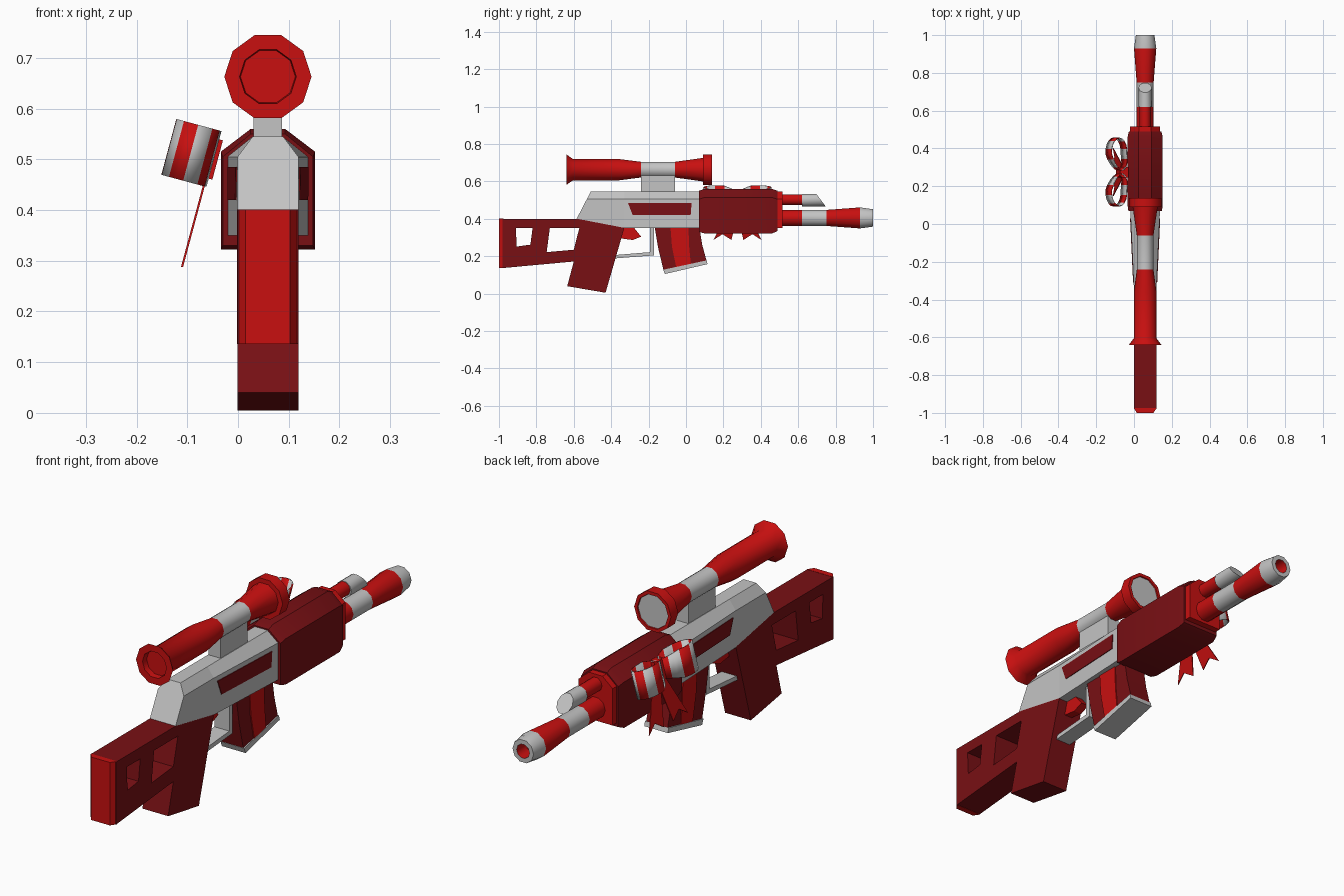
import bpy, bmesh, math
from mathutils import Vector

cube = bpy.data.objects.get("Cube")
if cube:
    bpy.data.objects.remove(cube, do_unlink=True)

CX = 0.059   # centre plane of the gun


def material(name, rgb):
    m = bpy.data.materials.new(name)
    m.use_nodes = True
    m.diffuse_color = (*rgb, 1)
    m.node_tree.nodes["Principled BSDF"].inputs["Base Color"].default_value = (*rgb, 1)
    return m


RED = material("bright red", (0.58, 0.005, 0.005))
DARK = material("dark red", (0.19, 0.005, 0.007))
GREY = material("light grey", (0.55, 0.55, 0.55))


def finish(name, bm, mats, angle=None, fix=True):
    if fix:
        bmesh.ops.recalc_face_normals(bm, faces=bm.faces)
    me = bpy.data.meshes.new(name)
    bm.to_mesh(me)
    bm.free()
    for m in mats:
        me.materials.append(m)
    ob = bpy.data.objects.new(name, me)
    bpy.context.collection.objects.link(ob)
    bpy.ops.object.select_all(action='DESELECT')
    ob.select_set(True)
    bpy.context.view_layer.objects.active = ob
    if angle:
        bpy.ops.object.shade_smooth_by_angle(angle=math.radians(angle))
    return ob


def loft(name, rings, mats, slots=None, angle=None):
    """Skin equal-sized closed rings and cap both ends."""
    bm = bmesh.new()
    vs = [[bm.verts.new(p) for p in r] for r in rings]
    n = len(rings[0])
    for k in range(len(vs) - 1):
        for i in range(n):
            j = (i + 1) % n
            f = bm.faces.new((vs[k][i], vs[k][j], vs[k + 1][j], vs[k + 1][i]))
            f.material_index = slots[k] if slots else 0
    bm.faces.new(vs[0]).material_index = slots[0] if slots else 0
    bm.faces.new(vs[-1]).material_index = slots[-1] if slots else 0
    return finish(name, bm, mats, angle)


def prism(name, pts, half, mat):
    """Side outline in (y, z), extruded evenly about the centre plane."""
    rings = [[(CX + s * half, y, z) for y, z in pts] for s in (-1, 1)]
    return loft(name, rings, [mat])


def circle(y, r, z, slant=0):
    out = []
    for i in range(10):
        a = i * math.tau / 10
        dz = r * math.sin(a)
        out.append((CX + r * math.cos(a), y - slant * dz, z + dz))
    return out


def tube(name, profile, z, mats, slots):
    return loft(name, [circle(y, r, z) for y, r in profile], mats, slots, 40)


def house(y, half, low, shoulder, top, half_top):
    """Six-sided section with chamfered upper corners; y is a number or a rule of z."""
    at = y if callable(y) else (lambda z: y)
    pts = [(-half, low), (half, low), (half, shoulder), (half_top, top),
           (-half_top, top), (-half, shoulder)]
    return [(CX + x, at(z), z) for x, z in pts]


# Stock and grip with two cut-outs
stock = prism("stock_and_grip", [(-0.98, 0.40), (-0.58, 0.40), (-0.33, 0.352), (-0.43, 0.005),
                                 (-0.635, 0.04), (-0.6, 0.172), (-0.98, 0.137)], 0.06, DARK)
holes = [[(-0.91, 0.352), (-0.82, 0.352), (-0.832, 0.262), (-0.905, 0.252)],
         [(-0.728, 0.352), (-0.57, 0.352), (-0.6, 0.235), (-0.745, 0.222)]]
for pts in holes:
    cutter = prism("stock_hole_cutter", pts, 0.2, DARK)
    cutter.hide_render = True
    mod = stock.modifiers.new("hole", 'BOOLEAN')
    mod.object, mod.solver = cutter, 'EXACT'
    bpy.context.view_layer.objects.active = stock
    bpy.ops.object.modifier_apply(modifier=mod.name)
    bpy.data.objects.remove(cutter, do_unlink=True)

# Butt plate with chamfered sides
loft("butt_plate", [[(CX + x, y, z) for x, z in
                     ((-h, 0.136), (h, 0.136), (h, 0.401), (-h, 0.401))]
                    for y, h in ((-1, 0.044), (-0.975, 0.0605))], [RED])

# Receiver, widening forward
loft("receiver", [house(lambda z: -0.585 + (z - 0.4) * 0.52, 0.06, 0.40, 0.505, 0.545, 0.03),
                  house(-0.33, 0.06, 0.35, 0.505, 0.545, 0.03),
                  house(0.1, 0.08, 0.35, 0.505, 0.545, 0.03)], [GREY])


def side_x(y):
    return 0.06 + 0.02 * (y + 0.33) / 0.43


for s, side in ((-1, "right"), (1, "left")):
    outline = [(-0.31, 0.485), (0.03, 0.485), (0.025, 0.42), (-0.285, 0.42)]
    loft(side + "_receiver_panel",
         [[(CX + s * (side_x(y) + d), y, z) for y, z in outline] for d in (-0.003, 0.003)], [DARK])

# Handguard and front collar
loft("handguard", [house(0.07, 0.089, 0.33, 0.505, 0.55, 0.034),
                   house(0.1, 0.093, 0.322, 0.515, 0.56, 0.034),
                   house(0.46, 0.093, 0.322, 0.515, 0.56, 0.034),
                   house(0.49, 0.086, 0.335, 0.505, 0.55, 0.034)], [DARK], angle=30)
loft("handguard_collar", [house(y, 0.079, 0.35, 0.505, 0.545, 0.032) for y in (0.48, 0.517)], [RED])

# Barrel with hollow muzzle
tube("barrel", [(0.5, 0.045), (0.62, 0.045), (0.75, 0.045), (0.93, 0.059), (1, 0.049),
                (1, 0.03), (0.94, 0.028)], 0.405, [RED, GREY], [0, 1, 0, 1, 1, 0])

# Gas tube and its slanted block
tube("gas_tube", [(0.5, 0.03), (0.63, 0.03)], 0.503, [RED], [0])
loft("gas_block", [circle(0.62, 0.035, 0.5), circle(0.722, 0.035, 0.5, 0.75)], [GREY], angle=40)

# Scope with hollow eyepiece and front lens
tube("scope", [(-0.615, 0.054), (-0.64, 0.056), (-0.64, 0.086), (-0.605, 0.06), (-0.36, 0.06),
               (-0.24, 0.044), (-0.06, 0.044), (0.09, 0.066), (0.09, 0.086), (0.138, 0.086),
               (0.138, 0.072), (0.13, 0.07)],
     0.663, [RED, GREY], [0, 0, 0, 0, 0, 1, 0, 0, 0, 0, 0])
tube("scope_lens", [(0.125, 0.071), (0.133, 0.071)], 0.663, [GREY], [0])
prism("scope_mount", [(-0.24, 0.54), (-0.06, 0.54), (-0.06, 0.66), (-0.24, 0.66)], 0.028, GREY)

# Trigger and guard
prism("trigger", [(-0.34, 0.355), (-0.28, 0.355), (-0.24, 0.305), (-0.285, 0.287), (-0.345, 0.295)],
      0.018, RED)
prism("trigger_guard", [(-0.4, 0.187), (-0.17, 0.205), (-0.17, 0.355), (-0.192, 0.355),
                        (-0.192, 0.222), (-0.4, 0.205)], 0.035, GREY)

# Magazine with stripe and base
prism("magazine", [(-0.168, 0.36), (0.07, 0.36), (0.087, 0.26), (0.11, 0.175), (-0.12, 0.125),
                   (-0.15, 0.25)], 0.05, DARK)
prism("magazine_stripe", [(-0.083, 0.355), (0.013, 0.355), (0.017, 0.25), (0.026, 0.157),
                          (-0.052, 0.14), (-0.075, 0.25)], 0.054, RED)
prism("magazine_base", [(-0.122, 0.128), (0.11, 0.178), (0.115, 0.158), (-0.113, 0.105)],
      0.055, GREY)

# Gift bow, leaning against the right side of the handguard
ORIGIN = Vector((-0.045, 0.275, 0.5))
OUT = Vector((-0.966, 0, 0.26))
UP = Vector((0.26, 0, 0.966))


def bow_point(u, v, h):
    return ORIGIN + OUT * u + Vector((0, v, 0)) + UP * h


for s, side in ((-1, "rear"), (1, "front")):
    # Striped loop, narrower at the knot
    bm = bmesh.new()
    n = 20
    cols = []
    for i in range(n):
        a = math.tau * i / n
        v = 0.095 - 0.085 * math.cos(a)
        u = 0.05 + 0.046 * math.sin(a) * (0.8 + 0.2 * v / 0.18) - 0.02 * max(0, math.cos(a))
        h = 0.057 * min(1, 0.65 + 5 * v)
        cols.append([bm.verts.new(bow_point(u, s * v, k * h)) for k in (-1, 1)])
    for i in range(n):
        p, q = cols[i], cols[(i + 1) % n]
        bm.faces.new((p[0], q[0], q[1], p[1])).material_index = (i // 2) % 2
    loop = finish(side + "_bow_loop", bm, [RED, GREY], 40)
    solid = loop.modifiers.new("thickness", 'SOLIDIFY')
    solid.thickness, solid.offset = 0.006, 0

    # Notched tail
    tail = [(-0.02, 0), (0.02, 0), (0.128, -0.222), (0.08, -0.19), (0.032, -0.222)]
    loft(side + "_bow_tail", [[bow_point(u, s * v, h) for v, h in tail] for u in (0.006, 0.01)],
         [RED])

loft("bow_knot", [[bow_point(u, v, h) for v, h in
                   ((-w, -0.04), (w, -0.04), (w, 0.04), (-w, 0.04))]
                  for u, w in ((-0.005, 0.028), (0.03, 0.028), (0.04, 0.018))], [RED])
